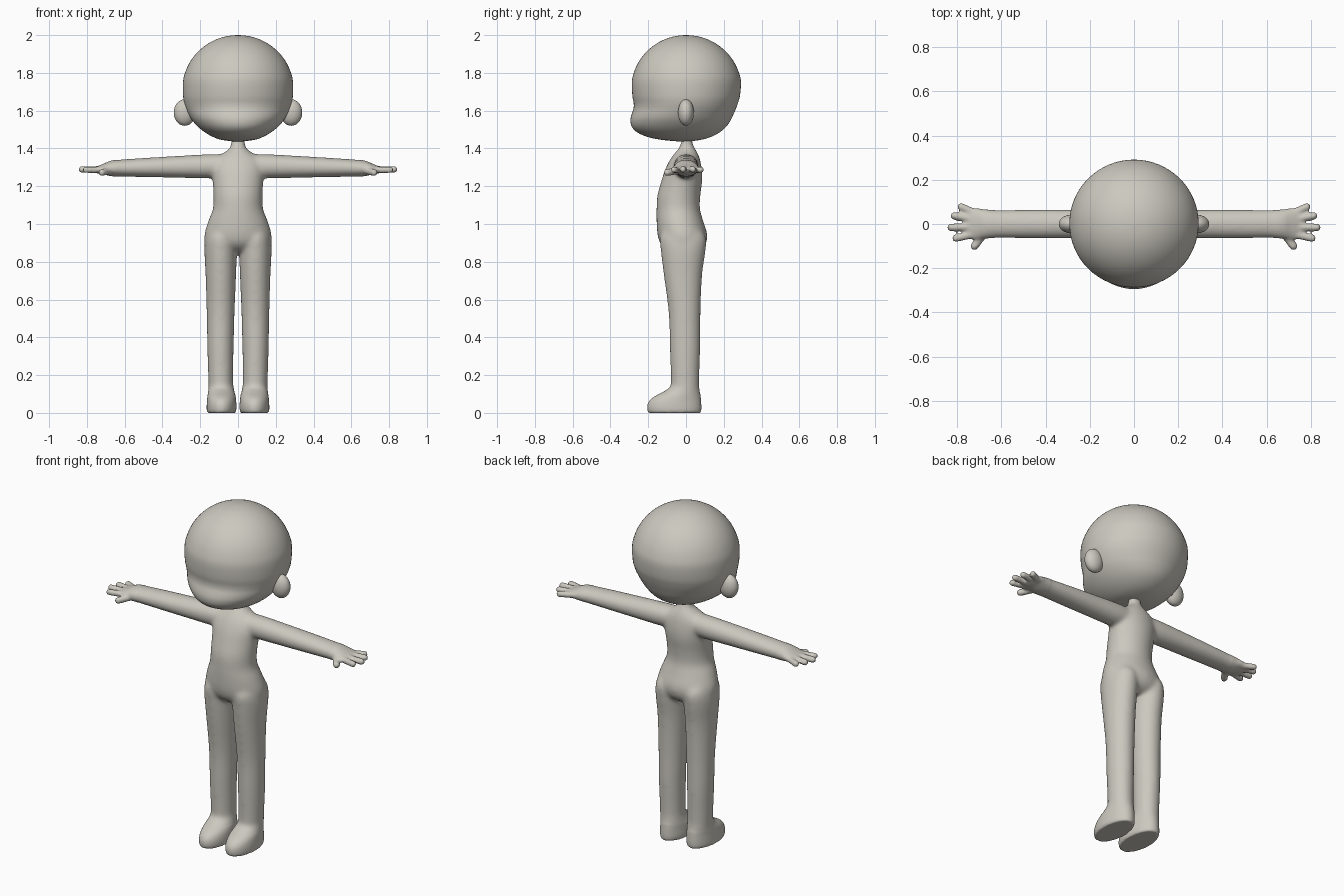
import bpy, bmesh, math
from mathutils import Vector, Matrix

if "Cube" in bpy.data.objects:
    bpy.data.objects.remove(bpy.data.objects["Cube"])

clay = bpy.data.materials.new("warm_grey_clay")
clay.diffuse_color = (0.60, 0.58, 0.52, 1)
clay.use_nodes = True
clay.node_tree.nodes["Principled BSDF"].inputs["Base Color"].default_value = clay.diffuse_color


def spline(rings, steps=4):
    """Catmull-Rom resample of a list of number tuples."""
    out = []
    for i in range(len(rings) - 1):
        p = [rings[max(0, min(len(rings) - 1, i + k))] for k in (-1, 0, 1, 2)]
        for s in range(steps):
            t = s / steps
            out.append([0.5 * (2 * b + (c - a) * t + (2 * a - 5 * b + 4 * c - d) * t * t
                               + (3 * b - a - 3 * c + d) * t ** 3) for a, b, c, d in zip(*p)])
    return out + [list(rings[-1])]


def loft(bm, rings, place, n=40, steps=4):
    """Skin oval rings (t, u_min, u_max, v_min, v_max), closed at both ends."""
    loops = []
    for t, u0, u1, v0, v1 in spline(rings, steps):
        loop = []
        for k in range(n):
            a = 2 * math.pi * k / n
            u = (u0 + u1) / 2 + (u1 - u0) / 2 * math.cos(a)
            v = (v0 + v1) / 2 + (v1 - v0) / 2 * math.sin(a)
            loop.append(bm.verts.new(place(t, u, v)))
        loops.append(loop)
    for a, b in zip(loops, loops[1:]):
        for k in range(n):
            bm.faces.new((a[k], a[(k + 1) % n], b[(k + 1) % n], b[k]))
    bm.faces.new(loops[0])
    bm.faces.new(loops[-1])


def finger(bm, a, b, r):
    """Tapered finger with a round tip."""
    a, b = Vector(a), Vector(b)
    d = b - a
    rot = d.to_track_quat('Z', 'Y').to_matrix().to_4x4()
    tip = b - d.normalized() * r
    length = (tip - a).length
    bmesh.ops.create_cone(bm, cap_ends=True, segments=16, radius1=r, radius2=r, depth=length,
                          matrix=Matrix.Translation((a + tip) / 2) @ rot)
    for p in (a, tip):
        bmesh.ops.create_uvsphere(bm, u_segments=16, v_segments=10, radius=r,
                                  matrix=Matrix.Translation(p))


def finish(bm, name):
    bmesh.ops.recalc_face_normals(bm, faces=bm.faces)
    me = bpy.data.meshes.new(name)
    bm.to_mesh(me)
    bm.free()
    me.materials.append(clay)
    ob = bpy.data.objects.new(name, me)
    bpy.context.collection.objects.link(ob)
    bpy.context.view_layer.objects.active = ob
    for f in me.polygons:
        f.use_smooth = True
    return ob


body = bmesh.new()

# torso and neck: z, half width, front y, back y
torso = [(1.48, .035, -.02, .035), (1.43, .036, -.026, .034), (1.40, .046, -.04, .048),
         (1.375, .08, -.06, .062), (1.34, .125, -.085, .075), (1.29, .14, -.11, .084),
         (1.23, .135, -.13, .086), (1.15, .13, -.152, .076), (1.08, .133, -.156, .074),
         (1.02, .156, -.156, .09), (.95, .177, -.152, .112), (.90, .174, -.138, .108),
         (.865, .13, -.105, .085), (.845, .06, -.06, .05)]
loft(body, [(z, -w, w, f, b) for z, w, f, b in torso], lambda t, u, v: (u, v, t))

# limb sections
leg = [(.98, .03, .155, -.11, .07), (.93, .012, .172, -.138, .105), (.86, .006, .178, -.134, .104),
       (.73, .01, .172, -.118, .086), (.53, .018, .166, -.092, .077), (.35, .023, .163, -.086, .076),
       (.2, .025, .158, -.081, .071), (.1, .025, .155, -.08, .07)]
foot = [(.155, .026, .154, -.075, .068), (.13, .022, .157, -.092, .072), (.105, .016, .16, -.135, .076),
        (.08, .011, .163, -.178, .079), (.055, .009, .165, -.2, .081), (.03, .008, .166, -.206, .082),
        (.01, .01, .165, -.204, .081), (0, .014, .161, -.2, .077)]
arm = [(.05, -.065, .06, 1.25, 1.37), (.15, -.066, .066, 1.242, 1.37), (.3, -.066, .066, 1.244, 1.362),
       (.45, -.066, .066, 1.247, 1.353), (.6, -.064, .064, 1.25, 1.343), (.67, -.066, .066, 1.253, 1.336),
       (.71, -.07, .072, 1.262, 1.32), (.745, -.068, .074, 1.268, 1.306), (.765, -.055, .062, 1.273, 1.3)]
fingers = [((.72, .05, 1.287), (.797, .085, 1.287)), ((.73, .022, 1.289), (.83, .04, 1.289)),
           ((.73, -.014, 1.289), (.845, -.016, 1.289)), ((.72, -.045, 1.287), (.822, -.068, 1.287))]
for s in (-1, 1):
    loft(body, leg, lambda t, u, v: (s * u, v, t))
    loft(body, foot, lambda t, u, v: (s * u, v, t))
    loft(body, arm, lambda t, u, v: (s * t, u, v), steps=6)
    for a, b in fingers:
        finger(body, (s * a[0], *a[1:]), (s * b[0], *b[1:]), .0175)
    finger(body, (s * .68, -.045, 1.282), (s * .732, -.115, 1.27), .019)

# fuse body parts into one skin
ob = finish(body, "body")
mod = ob.modifiers.new("fuse", 'REMESH')
mod.mode = 'VOXEL'
mod.voxel_size = .0075
mod.use_smooth_shade = True
bpy.ops.object.modifier_apply(modifier="fuse")

# relax the joints, keeping hands and soles crisper
bm = bmesh.new()
bm.from_mesh(ob.data)
soft = [v for v in bm.verts if abs(v.co.x) < .64 and .1 < v.co.z < 1.41]
for i in range(16):
    bmesh.ops.smooth_vert(bm, verts=bm.verts if i < 2 else soft, factor=.5,
                          use_axis_x=True, use_axis_y=True, use_axis_z=True)
bm.to_mesh(ob.data)
bm.free()
if not ob.data.materials:
    ob.data.materials.append(clay)
for f in ob.data.polygons:
    f.use_smooth = True
    f.material_index = 0

# head: round skull above, jutting lower face below
skull = []
for k in range(1, 10):
    a = math.radians(10 * k - 8)
    r = .294 * math.sin(a)
    skull.append((1.715 + .285 * math.cos(a), -r, r, -.985 * r, r))
face = [(1.68, .291, -.284, .286), (1.64, .284, -.277, .275), (1.61, .274, -.278, .264),
        (1.58, .261, -.288, .251), (1.55, .243, -.294, .237), (1.515, .212, -.287, .213),
        (1.485, .175, -.258, .178), (1.46, .13, -.2, .13), (1.445, .085, -.125, .075),
        (1.437, .02, -.04, .02)]
bm = bmesh.new()
loft(bm, skull + [(z, -w, w, f, b) for z, w, f, b in face], lambda t, u, v: (u, v, t), n=64, steps=3)
finish(bm, "head")

# ears
for s, side in ((-1, "left"), (1, "right")):
    bm = bmesh.new()
    bmesh.ops.create_uvsphere(bm, u_segments=32, v_segments=20, radius=1,
                              matrix=Matrix.Translation((s * .282, 0, 1.59))
                              @ Matrix.Diagonal((.058, .042, .07, 1)))
    finish(bm, "ear_" + side)
